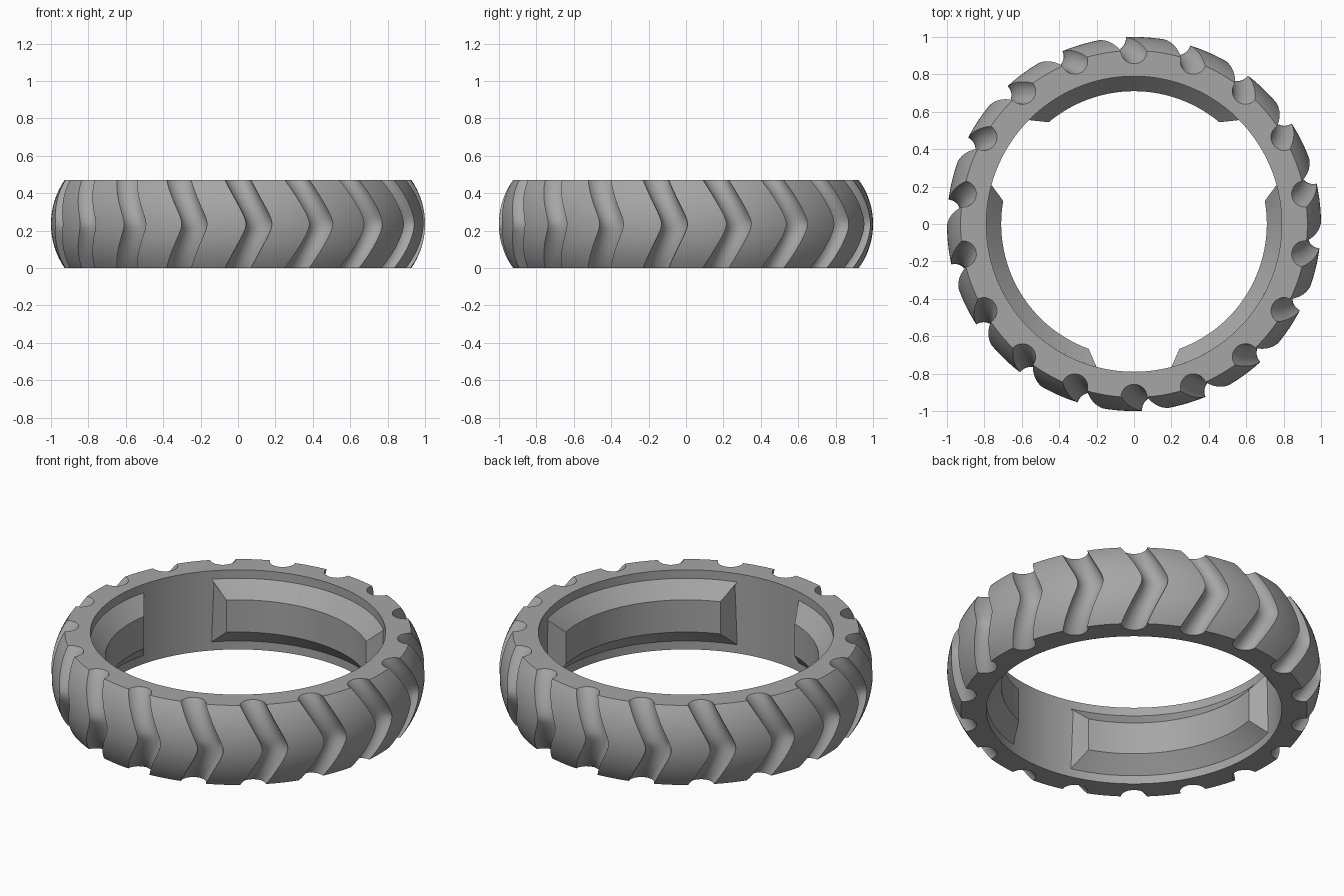
import bpy, bmesh, math

if "Cube" in bpy.data.objects:
    bpy.data.objects.remove(bpy.data.objects["Cube"], do_unlink=True)

HEIGHT = 0.47
MID = HEIGHT / 2
R_EDGE, R_CROWN, R_INNER, R_PAD = 0.927, 1.0, 0.79, 0.71
GROOVES = 18
GROOVE_RADIUS = 0.07
SWEEP = 6.8          # degrees the chevron tip leads its ends

rubber = bpy.data.materials.new("grey rubber")
rubber.use_nodes = True
grey = (0.38, 0.38, 0.38, 1)
rubber.diffuse_color = grey
rubber.node_tree.nodes["Principled BSDF"].inputs["Base Color"].default_value = grey


def polar(r, degrees, z):
    a = math.radians(degrees)
    return (r * math.cos(a), r * math.sin(a), z)


def crown_radius(z):
    """Outer tread radius, a circular arc across the height."""
    sag = R_CROWN - R_EDGE
    big = (MID ** 2 + sag ** 2) / (2 * sag)
    return R_CROWN - big + math.sqrt(big ** 2 - (z - MID) ** 2)


def loft(bm, sections, closed=False):
    """Skin a list of equal, closed point loops, capping open ends."""
    loops = [[bm.verts.new(p) for p in s] for s in sections]
    n = len(loops[0])
    pairs = list(zip(loops, loops[1:]))
    if closed:
        pairs.append((loops[-1], loops[0]))
    else:
        bm.faces.new(loops[0])
        bm.faces.new(loops[-1])
    for a, b in pairs:
        for i in range(n):
            j = (i + 1) % n
            bm.faces.new((a[i], a[j], b[j], b[i]))


def finish(bm, name):
    bmesh.ops.recalc_face_normals(bm, faces=bm.faces)
    mesh = bpy.data.meshes.new(name)
    bm.to_mesh(mesh)
    bm.free()
    mesh.materials.append(rubber)
    obj = bpy.data.objects.new(name, mesh)
    bpy.context.collection.objects.link(obj)
    return obj


def smooth(obj):
    bpy.ops.object.select_all(action="DESELECT")
    obj.select_set(True)
    bpy.context.view_layer.objects.active = obj
    bpy.ops.object.shade_smooth_by_angle(angle=math.radians(30))


# Tyre body: crowned band with a plain cylindrical bore
ROWS, SEGMENTS = 20, 180
heights = [HEIGHT * i / ROWS for i in range(ROWS + 1)]
profile = [(crown_radius(z), z) for z in heights] + [(R_INNER, HEIGHT), (R_INNER, 0)]
bm = bmesh.new()
loft(bm, [[polar(r, 360 * s / SEGMENTS, z) for r, z in profile]
          for s in range(SEGMENTS)], closed=True)
tyre = finish(bm, "tyre_tread")

# Chevron groove cutters: round sections following the crown
bm = bmesh.new()
STEPS, SIDES = 24, 28
for g in range(GROOVES):
    base = 10 + g * 360 / GROOVES
    sections = []
    for i in range(STEPS + 1):
        u = -1.06 + 2.12 * i / STEPS
        z = MID + u * MID
        bend = math.sqrt(u * u + 0.02) - 0.01
        angle = base + SWEEP * (1 - bend) * 1.1
        cx, cy, _ = polar(crown_radius(z), angle, z)
        ring = []
        for k in range(SIDES):
            dx, dy, _ = polar(GROOVE_RADIUS, angle + 360 * k / SIDES, 0)
            ring.append((cx + dx, cy + dy, z))
        sections.append(ring)
    loft(bm, sections)
cutter = finish(bm, "groove_cutter")
cutter.hide_render = True

cut = tyre.modifiers.new("grooves", "BOOLEAN")
cut.operation = "DIFFERENCE"
cut.solver = "EXACT"
cut.object = cutter
bpy.context.view_layer.objects.active = tyre
bpy.ops.object.modifier_apply(modifier=cut.name)
bpy.data.objects.remove(cutter, do_unlink=True)
smooth(tyre)

# Three bevelled pads on the bore: (radius, height, half angle)
section = [(R_INNER + 0.02, 0.05, 45.3), (R_INNER, 0.05, 45.3),
           (R_PAD, 0.14, 40), (R_PAD, 0.33, 40),
           (R_INNER, 0.42, 45.3), (R_INNER + 0.02, 0.42, 45.3)]
ARC = 44
for name, centre in (("back", 90), ("left", -30), ("right", 210)):
    bm = bmesh.new()
    loft(bm, [[polar(r, centre + half * (2 * i / ARC - 1), z) for r, z, half in section]
              for i in range(ARC + 1)])
    smooth(finish(bm, "inner_pad_" + name))
